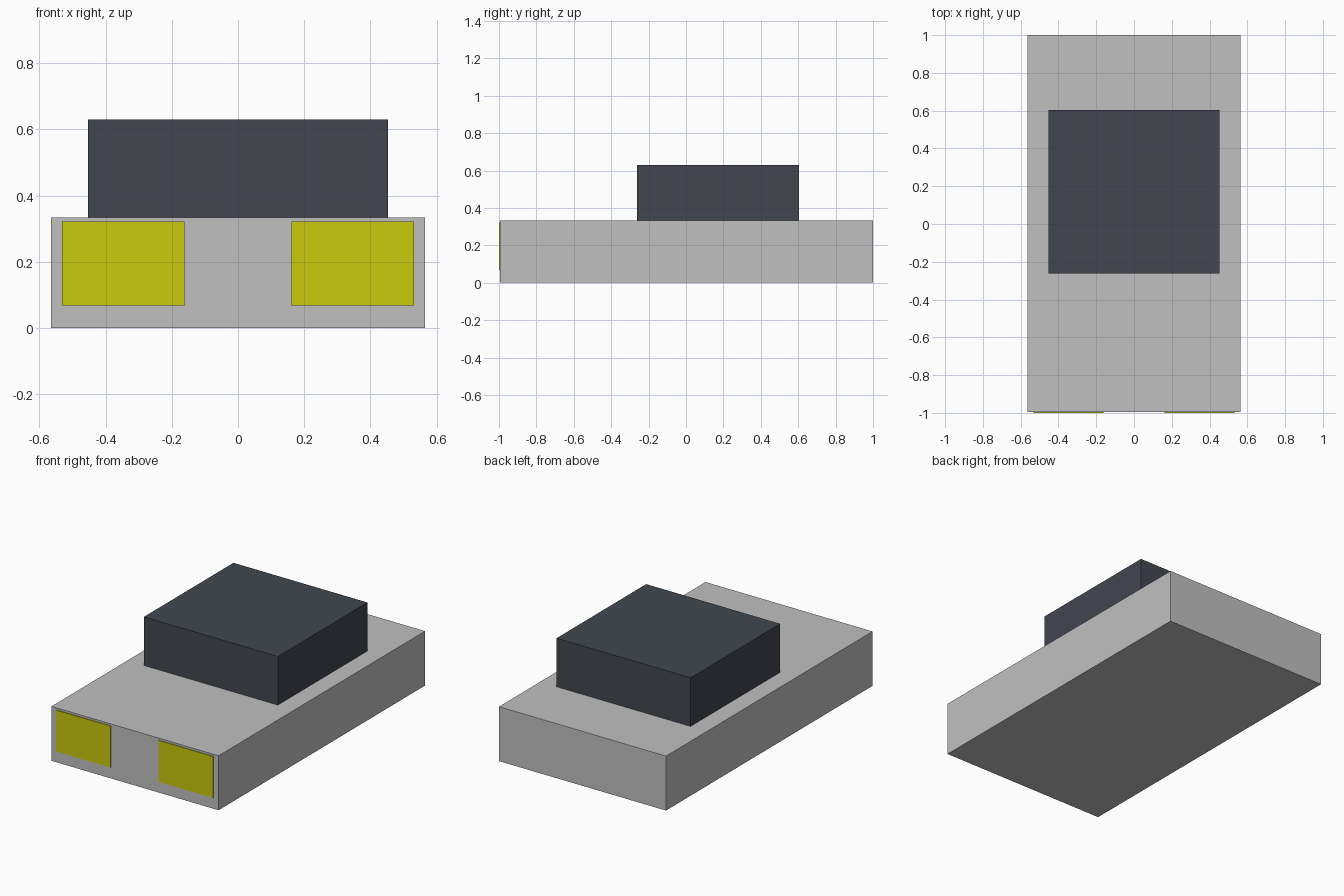
import bpy

if "Cube" in bpy.data.objects:
    bpy.data.objects.remove(bpy.data.objects["Cube"])


def material(name, rgb):
    m = bpy.data.materials.new(name)
    m.diffuse_color = (*rgb, 1.0)
    m.use_nodes = True
    m.node_tree.nodes["Principled BSDF"].inputs["Base Color"].default_value = m.diffuse_color
    return m


def box(name, x, y, z, mat):
    """Box spanning the given (min, max) ranges."""
    spans = (x, y, z)
    bpy.ops.mesh.primitive_cube_add(size=1, location=[(a + b) / 2 for a, b in spans])
    ob = bpy.context.object
    ob.name = name
    ob.scale = [b - a for a, b in spans]
    bpy.ops.object.transform_apply(location=False, rotation=False, scale=True)
    ob.data.materials.append(mat)
    return ob


grey = material("light_grey", (0.53, 0.53, 0.53))
slate = material("dark_slate", (0.054, 0.061, 0.078))
yellow = material("lamp_yellow", (0.59, 0.59, 0.004))

# Main body slab
box("body", (-0.565, 0.565), (-0.995, 1.0), (0.0, 0.333), grey)

# Cabin, set towards the back
box("cabin", (-0.453, 0.453), (-0.262, 0.603), (0.333, 0.63), slate)

# Headlight plates, mirrored across x
for side, label in ((-1, "left"), (1, "right")):
    x = sorted((side * 0.161, side * 0.531))
    box(f"headlight_{label}", x, (-1.0, -0.994), (0.068, 0.321), yellow)
